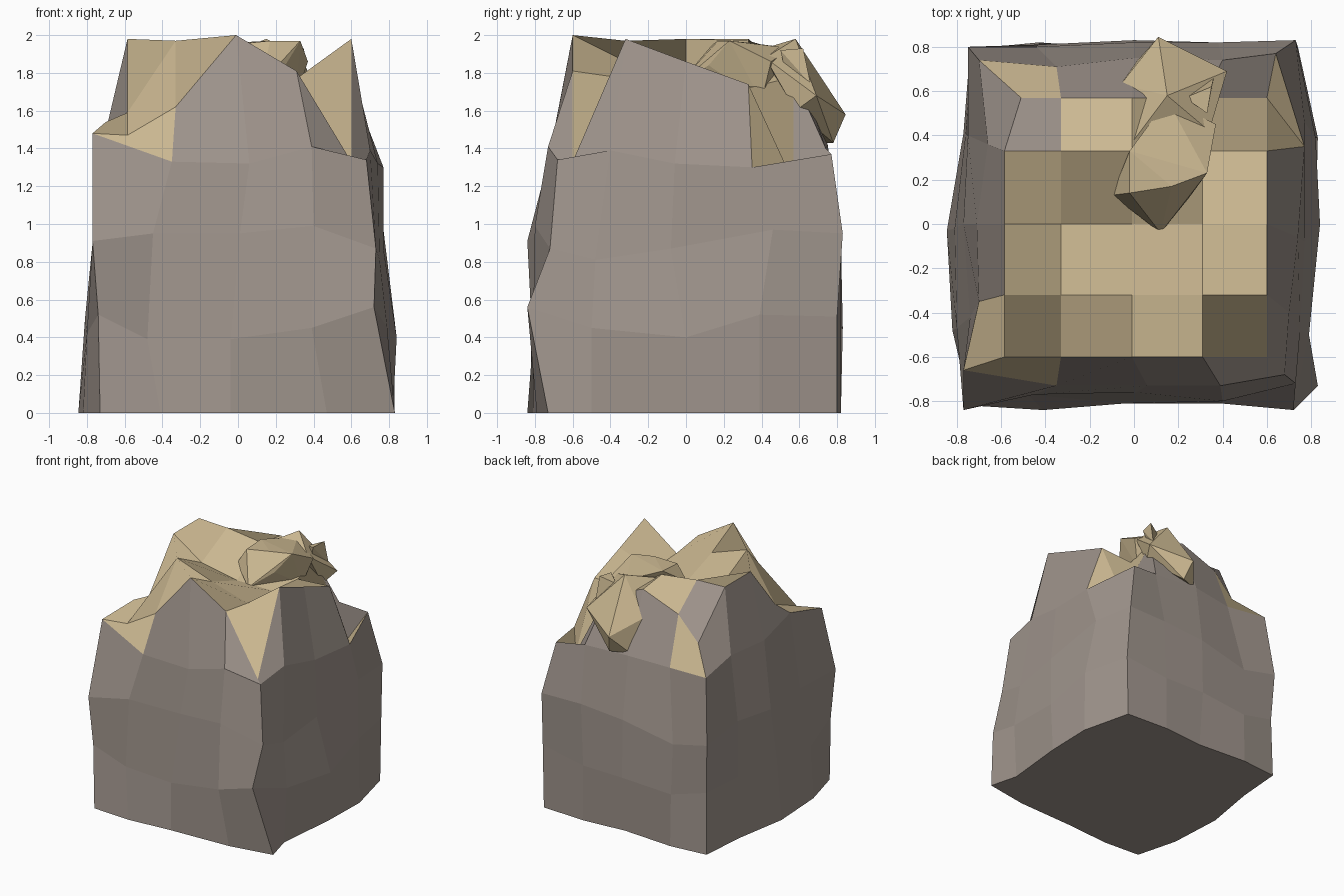
import bpy, bmesh


def material(name, rgb):
    m = bpy.data.materials.new(name)
    m.diffuse_color = (*rgb, 1)
    return m


STONE = material("stone", (0.35, 0.30, 0.265))
SAND = material("sand", (0.60, 0.48, 0.285))


def finish(bm, name, mats):
    bmesh.ops.recalc_face_normals(bm, faces=bm.faces)
    me = bpy.data.meshes.new(name)
    bm.to_mesh(me)
    bm.free()
    for m in mats:
        me.materials.append(m)
    ob = bpy.data.objects.new(name, me)
    bpy.context.collection.objects.link(ob)
    return ob


# Cliff body: square rings of 16 points, counter-clockwise from front left.
# Corners are placed directly; the three points between them on each side
# are given by how far out they sit and how far along the side they are.
SIDES = [((0, -1), (1, 0)), ((1, 0), (0, 1)), ((0, 1), (-1, 0)), ((-1, 0), (0, -1))]
CORNERS = [
    [(-.73, -.82), (.83, -.73), (.73, .80), (-.74, .79)],
    [(-.74, -.82), (.72, -.84), (.74, .80), (-.73, .78)],
    [(-.77, -.84), (.73, -.72), (.73, .83), (-.75, .80)],
    [(-.77, -.66), (.68, -.68), (.64, .77), (-.70, .74)],
]
OUT = [
    [.84, .81, .79, .77, .82, .83, .82, .79, .82, .77, .845, .82],
    [.77, .81, .81, .79, .84, .82, .82, .83, .81, .76, .81, .80],
    [.77, .76, .80, .75, .77, .77, .82, .82, .80, .75, .77, .74],
    [.73, .73, .73, .70, .74, .77, .74, .75, .71, .66, .71, .70],
]
ALONG = [
    [-.41, -.04, .47, -.50, 0, .39, -.36, 0, .43, -.41, .03, .48],
    [-.48, -.04, .39, -.50, 0, .39, -.36, 0, .43, -.41, .02, .47],
    [-.45, .01, .40, -.48, -.08, .46, -.38, 0, .44, -.40, 0, .42],
    [-.35, .06, .39, -.40, -.06, .35, -.40, 0, .35, -.36, 0, .35],
]
HEIGHT = [
    [0] * 16,
    [.52, .39, .39, .45, .56, .45, .40, .52, .51, .45, .45, .42, .50, .50, .50, .42],
    [.91, .95, .95, .99, .87, .81, .87, .97, .95, .95, .92, .83, .90, .95, .90, .90],
    [1.48, 1.33, 1.32, 1.41, 1.34, 1.39, 1.32, 1.30, 1.37, 1.40, 1.42, 1.40, 1.42, 1.45, 1.45, 1.54],
]
# Top surface: 5 x 5 grid with dropped corners and a hollow in the middle
TOP_X = [-.585, -.33, -.01, .31, .60]
TOP_Y = [-.60, -.32, 0, .33, .57]
TOP_Z = [
    [1.47, 1.62, 2.00, 1.81, 1.33],
    [1.59, 1.97, 1.86, 1.77, 1.98],
    [1.98, 1.81, 1.75, 1.75, 1.86],
    [1.98, 1.97, 1.93, 1.72, 1.74],
    [1.59, 1.78, 1.90, 1.78, 1.22],
]


def ring_point(level, i):
    side, k = divmod(i, 4)
    z = HEIGHT[level][i]
    if k == 0:
        return (*CORNERS[level][side], z)
    (nx, ny), (tx, ty) = SIDES[side]
    out, along = OUT[level][side * 3 + k - 1], ALONG[level][side * 3 + k - 1]
    return (nx * out + tx * along, ny * out + ty * along, z)


bm = bmesh.new()
rings = [[bm.verts.new(ring_point(n, i)) for i in range(16)] for n in range(4)]
top = [[bm.verts.new((TOP_X[c], TOP_Y[r], TOP_Z[r][c])) for c in range(5)] for r in range(5)]
top[4][0].co.x = -.51
rim = ([top[0][c] for c in range(4)] + [top[r][4] for r in range(4)]
       + [top[4][c] for c in range(4, 0, -1)] + [top[r][0] for r in range(4, 0, -1)])
rings.append(rim)
for level in range(4):
    a, b = rings[level], rings[level + 1]
    for i in range(16):
        j = (i + 1) % 16
        if level == 3 and i == 7:  # hollow back right corner
            polys = [(a[i], a[j], b[j]), (a[i], b[j], b[i])]
        else:
            polys = [(a[i], a[j], b[j], b[i])]
        for p in polys:
            f = bm.faces.new(p)
            # sandy patches spilling over the corners
            f.material_index = int(level == 3 and i in (0, 7, 11, 15))
for r in range(4):
    for c in range(4):
        f = bm.faces.new((top[r][c], top[r][c + 1], top[r + 1][c + 1], top[r + 1][c]))
        f.material_index = int((r, c) != (3, 0))
bm.faces.new(rings[0][::-1])
finish(bm, "cliff_body", [STONE, SAND])


# Loose sandy rocks on top: convex hulls around a few points
def rock(name, points):
    bm = bmesh.new()
    for p in points:
        bm.verts.new(p)
    res = bmesh.ops.convex_hull(bm, input=bm.verts)
    junk = [v for v in res["geom_interior"] if isinstance(v, bmesh.types.BMVert)]
    bmesh.ops.delete(bm, geom=junk, context="VERTS")
    finish(bm, name, [SAND])


rock("back_rock", [(.11, .845, 1.58), (.15, .78, 1.43), (.0, .72, 1.43), (.42, .69, 1.68),
                   (-.06, .63, 1.70), (.15, .58, 1.98), (.36, .58, 1.60), (0, .38, 1.92),
                   (.34, .42, 1.88)])
rock("front_rock", [(-.02, .33, 1.96), (-.10, .13, 1.82), (-.02, .14, 1.95), (.17, .17, 1.97),
                    (.12, -.04, 1.74), (.33, .23, 1.97), (.25, .12, 1.84), (.37, .45, 1.86),
                    (.15, .56, 1.93), (.10, .10, 1.65), (.30, .40, 1.65)])
rock("small_shard", [(.23, .57, 1.88), (.33, .50, 1.92), (.35, .62, 1.93), (.36, .66, 1.74),
                     (.28, .55, 1.70)])
